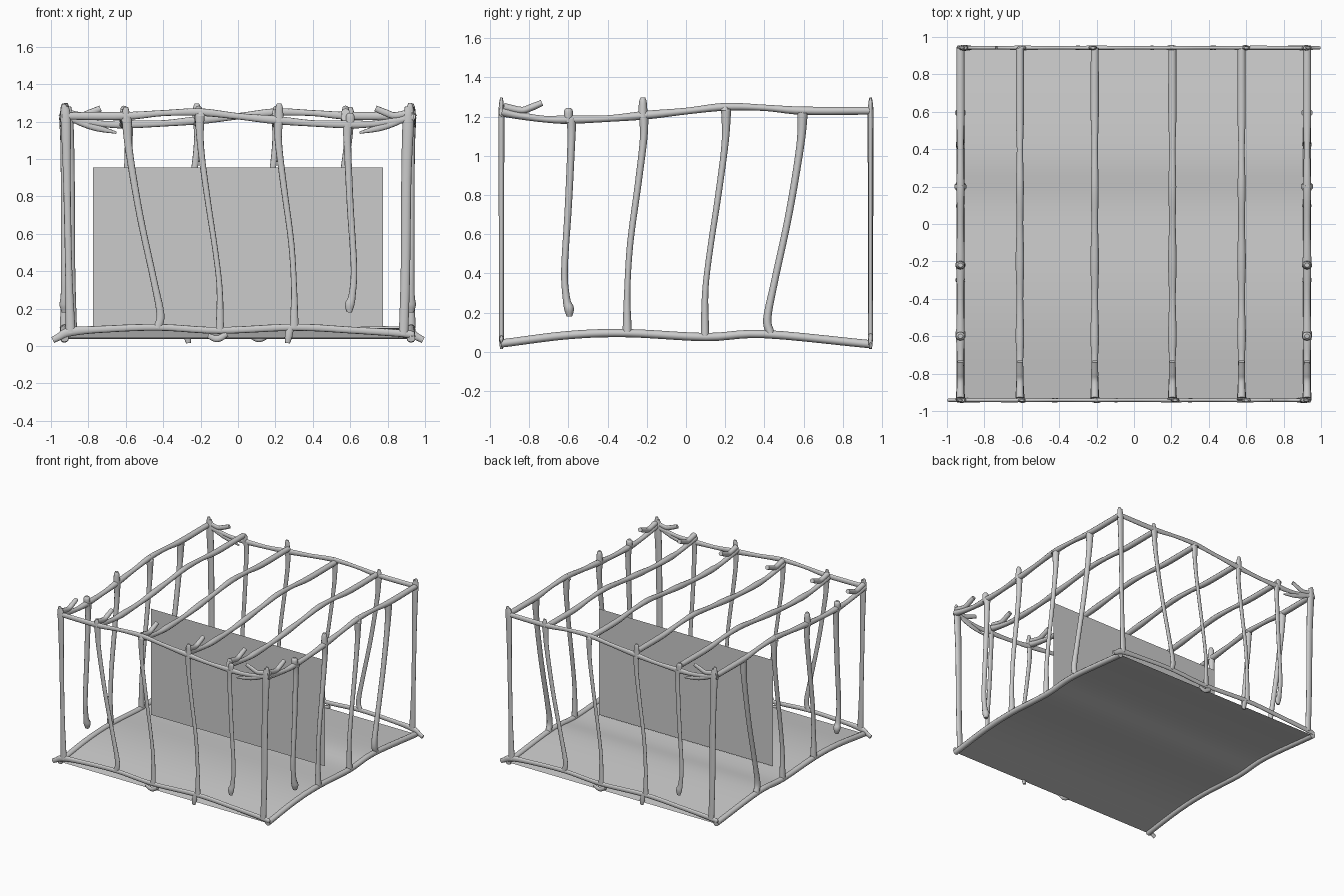
import bpy, bmesh, math
from mathutils import Vector


def spline(pts, steps=5):
    """Catmull-Rom through tuples of any length."""
    p = [Vector(q) for q in pts]
    p = [p[0] * 2 - p[1]] + p + [p[-1] * 2 - p[-2]]
    out = []
    for i in range(1, len(p) - 2):
        a, b, c, d = p[i - 1:i + 3]
        for k in range(steps):
            t = k / steps
            out.append(0.5 * (2 * b + (c - a) * t + (2 * a - 5 * b + 4 * c - d) * t * t
                              + (3 * b - a - 3 * c + d) * t ** 3))
    out.append(p[-2])
    return out


def bar(bm, pts, place, depth, sides=10):
    """Flattened tube along (u, z, radius) points; place maps (u, z, w) to space."""
    path = spline(pts)
    rings = []
    for i, q in enumerate(path):
        d = path[min(i + 1, len(path) - 1)].xy - path[max(i - 1, 0)].xy
        d.normalize()
        ring = []
        for k in range(sides):
            a = 2 * math.pi * k / sides
            r = q[2] * math.cos(a)
            ring.append(bm.verts.new(place(q[0] - d.y * r, q[1] + d.x * r,
                                           depth * math.sin(a) * q[2] / 0.02)))
        rings.append(ring)
    for a, b in zip(rings, rings[1:]):
        for k in range(sides):
            n = (k + 1) % sides
            bm.faces.new((a[k], a[n], b[n], b[k]))
    bm.faces.new(rings[0][::-1])
    bm.faces.new(rings[-1])


def finish(bm, name, smooth=True):
    bmesh.ops.recalc_face_normals(bm, faces=bm.faces)
    me = bpy.data.meshes.new(name)
    bm.to_mesh(me)
    bm.free()
    ob = bpy.data.objects.new(name, me)
    bpy.context.collection.objects.link(ob)
    if smooth:
        for f in me.polygons:
            f.use_smooth = len(f.vertices) == 4
    return ob


# Shared bar shapes in wall space: (along, height, radius)
TOP = [(-.94, 1.225, .024), (-.85, 1.205, .019), (-.72, 1.187, .017), (-.6, 1.185, .022),
       (-.4, 1.19, .017), (-.2, 1.208, .022), (0, 1.228, .017), (.2, 1.25, .02),
       (.4, 1.245, .016), (.6, 1.23, .021), (.94, 1.23, .02)]
HOOK = [(-.93, 1.25, .02), (-.84, 1.232, .018), (-.79, 1.247, .018), (-.735, 1.27, .016)]
POSTS = [
    [(-.585, 1.19, .026), (-.585, 1.08, .02), (-.6, .75, .018), (-.62, .42, .017),
     (-.61, .27, .019), (-.597, .22, .025), (-.595, .18, .014)],
    [(-.215, 1.2, .024), (-.217, 1.08, .019), (-.245, .85, .017), (-.285, .55, .016),
     (-.3, .3, .016), (-.3, .1, .024)],
    [(.205, 1.24, .026), (.2, 1.07, .018), (.165, .8, .016), (.12, .5, .015),
     (.098, .3, .016), (.097, .08, .022)],
    [(.595, 1.22, .027), (.583, 1.05, .02), (.525, .7, .018), (.45, .35, .018),
     (.415, .17, .021), (.43, .095, .022)]]
NUBS = [[(-.6, 1.17, .022), (-.6, 1.225, .023), (-.6, 1.245, .012)],
        [(-.22, 1.19, .025), (-.22, 1.27, .02), (-.22, 1.297, .012)],
        [(.2, 1.23, .03), (.2, 1.25, .02), (.2, 1.268, .01)]]
ARCH = [(-.945, .042), (-.6, .085), (-.3, .095), (.1, .075), (.4, .09), (.945, .038)]

# Extra pieces on the front and back walls only
END_FRAME = [
    [(-.91, 1.28, .018), (-.91, 1.2, .03), (-.9, .9, .027), (-.895, .4, .025), (-.885, .06, .025)],
    [(.925, 1.28, .02), (.92, 1.2, .027), (.915, .9, .02), (.905, .4, .019), (.895, .07, .026)],
    [(-.92, 1.2, .02), (-.92, 1.27, .018), (-.92, 1.298, .01)],
    [(.93, 1.2, .02), (.93, 1.265, .018), (.93, 1.293, .01)],
    [(-.9, 1.225, .02), (-.83, 1.19, .018), (-.75, 1.165, .018), (-.65, 1.14, .006)],
    [(.6, 1.2, .024), (.6, 1.25, .02), (.6, 1.278, .012)],
    [(-.93, .05, .02), (-.9, .065, .02), (-.6, .085, .018), (-.3, .1, .019), (.1, .083, .018),
     (.43, .1, .018), (.75, .088, .019), (.9, .075, .024), (.96, .047, .019), (.99, .032, .017)],
    [(-.28, .1, .02), (-.27, .05, .02), (-.265, .015, .013)],
    [(.06, .065, .016), (.11, .038, .018), (.16, .055, .014)]]

# Front, back, left and right barred walls
walls = [("front_wall", lambda u, z, w: (-u, w - .942, z), .011, END_FRAME),
         ("back_wall", lambda u, z, w: (u, w + .942, z), .011, END_FRAME),
         ("left_wall", lambda u, z, w: (w - .928, u, z), .022, None),
         ("right_wall", lambda u, z, w: (w + .925, u, z), .022, None)]
for name, place, depth, extra in walls:
    bm = bmesh.new()
    side_rail = [[(u, z, .021) for u, z in ARCH]]
    for pts in [TOP, HOOK] + POSTS + NUBS + (extra or side_rail):
        bar(bm, pts, place, depth)
    finish(bm, name)

# Roof bars with forked front ends, running front to back
bm = bmesh.new()
for x in (-.61, -.21, .205, .575):
    for pts in (TOP, HOOK):
        bar(bm, pts, lambda u, z, w, x=x: (x + w, u, z), .022)
finish(bm, "roof_bars")

# Bowed floor sheet
bm = bmesh.new()
rows = [[bm.verts.new((x, q[0], q[1])) for x in (-.93, .93)] for q in spline(ARCH)]
for a, b in zip(rows, rows[1:]):
    bm.faces.new((a[0], a[1], b[1], b[0]))
finish(bm, "floor")

# Upright panel across the middle
bm = bmesh.new()
bm.faces.new([bm.verts.new((x, 0, z)) for x, z in
              ((-.775, .1), (.775, .1), (.775, .955), (-.775, .955))])
finish(bm, "centre_panel", False)
